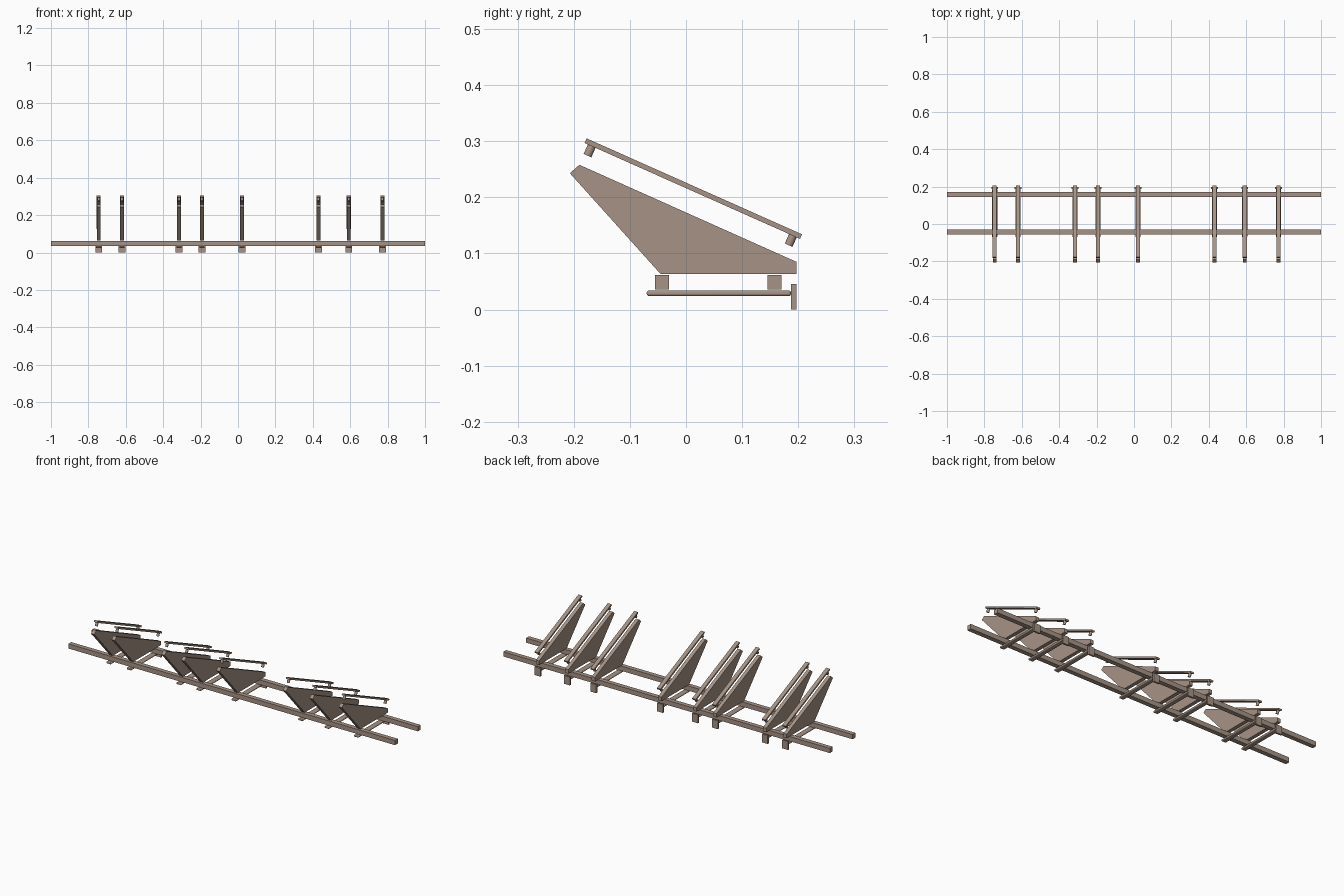
import bpy
from math import atan2, cos, sin, pi
from mathutils import Matrix, Vector

cube = bpy.data.objects.get("Cube")
if cube:
    bpy.data.objects.remove(cube, do_unlink=True)

wood = bpy.data.materials.new("taupe paint")
wood.use_nodes = True
colour = (0.38, 0.29, 0.235, 1)
wood.diffuse_color = colour
wood.node_tree.nodes["Principled BSDF"].inputs["Base Color"].default_value = colour


def finish(obj, name):
    obj.name = name
    obj.data.materials.append(wood)
    return obj


def box(name, low, high, bevel=0):
    low, high = Vector(low), Vector(high)
    bpy.ops.mesh.primitive_cube_add(size=1)
    obj = finish(bpy.context.object, name)
    obj.data.transform(Matrix.Translation((low + high) / 2) @ Matrix.Diagonal((high - low).to_4d()))
    if bevel:
        mod = obj.modifiers.new("rounded edges", "BEVEL")
        mod.width, mod.segments = bevel, 3
        bpy.ops.object.shade_smooth_by_angle()
    return obj


def side_plate(name, outline, x, width):
    # Extrude a side outline across x
    n = len(outline)
    verts = [(x + s * width / 2, y, z) for s in (-1, 1) for y, z in outline]
    faces = [tuple(range(n))[::-1], tuple(range(n, 2 * n))]
    faces += [(i, (i + 1) % n, n + (i + 1) % n, n + i) for i in range(n)]
    mesh = bpy.data.meshes.new(name)
    mesh.from_pydata(verts, [], faces)
    obj = bpy.data.objects.new(name, mesh)
    bpy.context.collection.objects.link(obj)
    return finish(obj, name)


# Long rails
for name, y in (("front_rail", -0.055), ("back_rail", 0.145)):
    box(name, (-1, y, 0.036), (1, y + 0.025, 0.062))

# Slanted bar: ends of its centre line in the side plane
start, end = Vector((0, -0.179, 0.301)), Vector((0, 0.205, 0.130))
along = (end - start).normalized()
tilt = atan2(along.z, along.y)
down = Vector((0, sin(tilt), -cos(tilt)))
bar_length = (end - start).length
fin = [(-0.207, 0.243), (-0.19, 0.258), (0.197, 0.085), (0.197, 0.063), (-0.045, 0.063)]

for i, x in enumerate((-0.745, -0.62, -0.315, -0.193, 0.022, 0.43, 0.592, 0.772), 1):
    side_plate(f"fin_{i}", fin, x, 0.02)
    box(f"base_slat_{i}", (x - 0.014, -0.07, 0.024), (x + 0.014, 0.187, 0.034), 0.004)
    box(f"back_plate_{i}", (x - 0.018, 0.187, 0), (x + 0.018, 0.197, 0.046))
    # Raised bar on two short round posts
    bar = box(f"slanted_bar_{i}", (-0.011, -bar_length / 2, -0.0045), (0.011, bar_length / 2, 0.0045))
    bar.location = (start + end) / 2 + Vector((x, 0, 0))
    bar.rotation_euler.x = tilt
    for side, d in (("front", 0.014), ("back", bar_length - 0.014)):
        centre = start + along * d + down * 0.0135 + Vector((x, 0, 0))
        bpy.ops.mesh.primitive_cylinder_add(vertices=16, radius=0.0075, depth=0.019,
                                            location=centre, rotation=(tilt, 0, 0))
        finish(bpy.context.object, f"{side}_post_{i}")
        bpy.ops.object.shade_smooth_by_angle()
